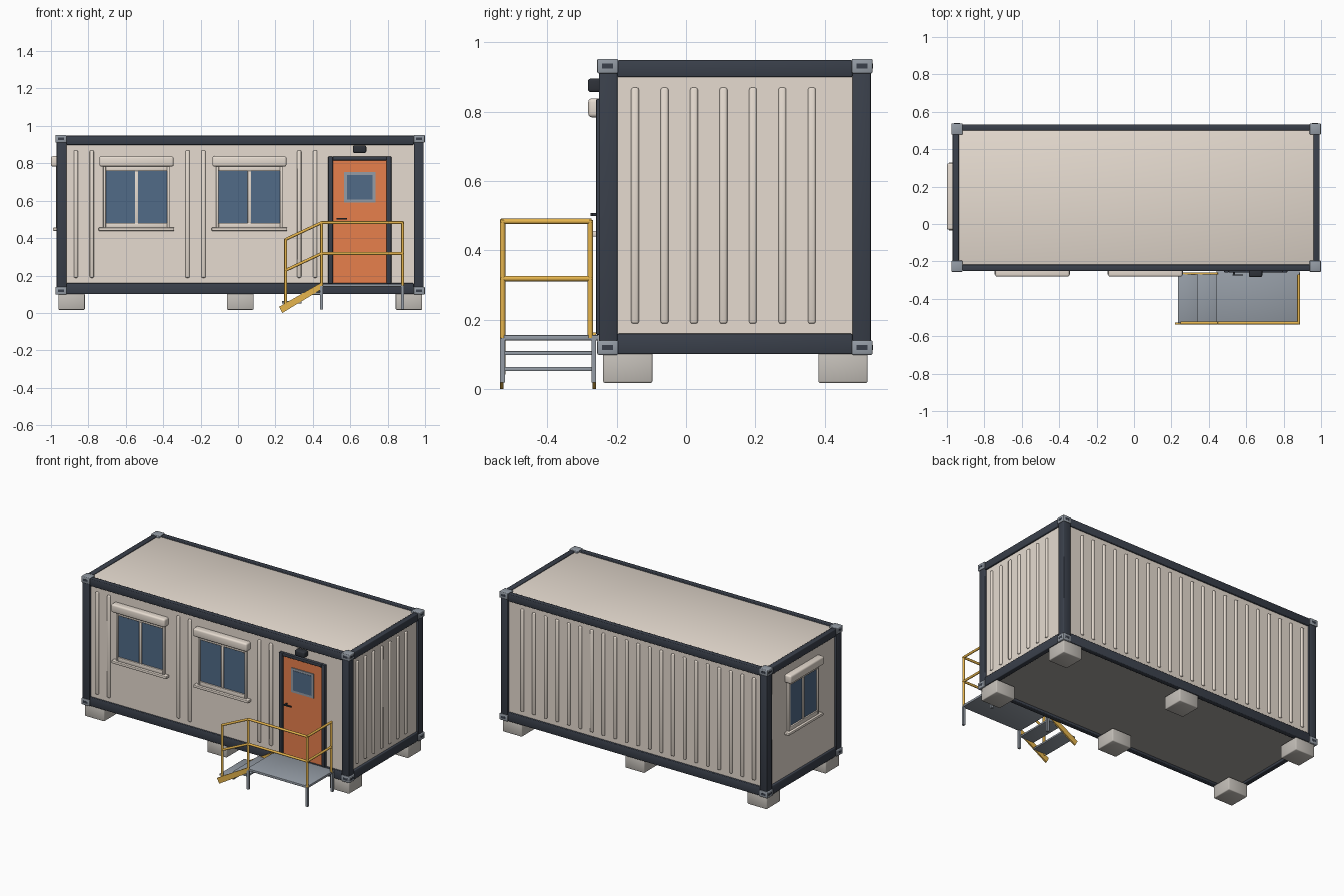
import bpy, bmesh, math
from mathutils import Vector, Matrix

cube = bpy.data.objects.get("Cube")
if cube:
    bpy.data.objects.remove(cube, do_unlink=True)


def material(name, rgb):
    m = bpy.data.materials.new(name)
    m.use_nodes = True
    m.diffuse_color = (*rgb, 1)
    node = m.node_tree.nodes["Principled BSDF"]
    node.inputs["Base Color"].default_value = (*rgb, 1)
    node.inputs["Roughness"].default_value = 0.6
    return m


CREAM = material("cream panel", (0.79, 0.71, 0.63))
NAVY = material("dark frame", (0.042, 0.051, 0.07))
STEEL = material("grey steel", (0.3, 0.335, 0.38))
GLASS = material("blue glass", (0.082, 0.145, 0.245))
ORANGE = material("orange door", (0.82, 0.22, 0.075))
YELLOW = material("yellow rail", (0.79, 0.46, 0.075))
CONCRETE = material("concrete", (0.55, 0.52, 0.48))
FLOOR = material("grey underside", (0.38, 0.36, 0.34))
BLACK = material("black fitting", (0.027, 0.031, 0.04))


def finish(name, bm, mat, bevel=0, segments=2):
    bmesh.ops.recalc_face_normals(bm, faces=bm.faces)
    mesh = bpy.data.meshes.new(name)
    bm.to_mesh(mesh)
    bm.free()
    mesh.materials.append(mat)
    ob = bpy.data.objects.new(name, mesh)
    bpy.context.collection.objects.link(ob)
    bpy.ops.object.select_all(action='DESELECT')
    bpy.context.view_layer.objects.active = ob
    ob.select_set(True)
    if bevel:
        # Rounded edges blend softly into the faces beside them
        mod = ob.modifiers.new("Bevel", 'BEVEL')
        mod.width, mod.segments = bevel, segments
        bpy.ops.object.shade_smooth()
    else:
        bpy.ops.object.shade_smooth_by_angle(angle=math.radians(35))
    return ob


def boxes(name, extents, mat, bevel=0, segments=2):
    """One object made of boxes given as (x0, x1, y0, y1, z0, z1)."""
    bm = bmesh.new()
    for x0, x1, y0, y1, z0, z1 in extents:
        mid = Vector((x0 + x1, y0 + y1, z0 + z1)) / 2
        size = Matrix.Diagonal((x1 - x0, y1 - y0, z1 - z0, 1))
        bmesh.ops.create_cube(bm, size=1, matrix=Matrix.Translation(mid) @ size)
    return finish(name, bm, mat, bevel, segments)


def tubes(name, paths, mat, radius):
    """Round bars between pairs of points."""
    bm = bmesh.new()
    for a, b in paths:
        a, b = Vector(a), Vector(b)
        turn = (b - a).to_track_quat('Z', 'Y').to_matrix().to_4x4()
        bmesh.ops.create_cone(bm, cap_ends=True, segments=12, radius1=radius, radius2=radius,
                              depth=(b - a).length + radius,
                              matrix=Matrix.Translation((a + b) / 2) @ turn)
    return finish(name, bm, mat)


# Main limits of the frame and the wall planes inside it
X0, X1, Y0, Y1, Z0, Z1 = -0.97, 0.993, -0.251, 0.533, 0.1, 0.948
WX0, WX1, WY0, WY1 = X0 + 0.013, X1 - 0.013, Y0 + 0.012, Y1 - 0.013

# Wall shell, roof and underside
boxes("wall_shell", [(WX0, WX1, WY0, WY1, 0.13, 0.92)], CREAM)
boxes("roof_panel", [(X0 + 0.03, X1 - 0.03, Y0 + 0.026, Y1 - 0.026, 0.9, 0.939)], CREAM, 0.004)
boxes("floor_underside", [(X0 + 0.03, X1 - 0.03, Y0 + 0.03, Y1 - 0.03, 0.114, 0.14)], FLOOR)

# Posts and rails of the frame
P, D = 0.053, 0.034
frame = [(x, x + P, y, y + P, Z0, Z1) for x in (X0, X1 - P) for y in (Y0, Y1 - P)]
for z0, z1 in ((Z0, 0.159), (0.899, Z1)):
    frame += [(X0 + P, X1 - P, y, y + D, z0, z1) for y in (Y0, Y1 - D)]
    frame += [(x, x + D, Y0 + P, Y1 - P, z0, z1) for x in (X0, X1 - D)]
boxes("frame", frame, NAVY, 0.004)

# Corner castings with slots on their outer sides
castings, slots = [], []
for sx, cx in ((-1, X0), (1, X1)):
    for sy, cy in ((-1, Y0), (1, Y1)):
        for z in (0.098, 0.91):
            ox, oy = cx + sx * 0.006, cy + sy * 0.005
            ix, iy = ox - sx * 0.06, oy - sy * 0.06
            castings.append((min(ox, ix), max(ox, ix), min(oy, iy), max(oy, iy), z, z + 0.042))
            mx, my, h0, h1 = (ox + ix) / 2, (oy + iy) / 2, z + 0.014, z + 0.028
            slots.append((mx - 0.016, mx + 0.016, oy - 0.001, oy + 0.001, h0, h1))
            slots.append((ox - 0.001, ox + 0.001, my - 0.016, my + 0.016, h0, h1))
boxes("corner_castings", castings, STEEL, 0.004)
boxes("casting_slots", slots, NAVY)

# Pressed wall ribs on the shared pitch
PITCH, W, H = 0.0853, 0.011, 0.01
back_x = [-0.867 + i * PITCH for i in range(21)]
front_x = [back_x[i] for i in (0, 1, 7, 8, 14, 15)]
end_y = [-0.147 + i * 0.085 for i in range(7)]
for name, ribs in (
    ("front_ribs", [(x - W, x + W, WY0 - H, WY0 + H, 0.188, 0.869) for x in front_x]),
    ("back_ribs", [(x - W, x + W, WY1 - H, WY1 + H, 0.188, 0.869) for x in back_x]),
    ("left_end_ribs", [(WX1 - H, WX1 + H, y - W, y + W, 0.188, 0.869) for y in end_y]),
):
    boxes(name, ribs, CREAM, 0.006)


# Windows: built facing the front, then placed on a wall
def window(name, place, turn, half):
    g = half - 0.034
    parts = [
        boxes(name + "_glass", [(-g, g, -0.006, 0.01, 0.475, 0.765)], GLASS),
        boxes(name + "_frame", [(-g - 0.014, -g, -0.016, 0.01, 0.455, 0.785),
                                (g, g + 0.014, -0.016, 0.01, 0.455, 0.785),
                                (-g, g, -0.016, 0.01, 0.759, 0.785),
                                (-g, g, -0.016, 0.01, 0.455, 0.481),
                                (-0.009, 0.009, -0.013, 0.01, 0.475, 0.765)], CREAM, 0.002),
        boxes(name + "_shutter_box", [(-half, half, -0.043, 0.01, 0.783, 0.838)], CREAM, 0.011, 3),
        boxes(name + "_sill", [(-half - 0.004, half + 0.004, -0.032, 0.01, 0.439, 0.456)],
              CREAM, 0.003),
    ]
    for ob in parts:
        ob.location = (*place, 0)
        ob.rotation_euler.z = turn


window("front_window_1", (-0.543, WY0), 0, 0.198)
window("front_window_2", (0.061, WY0), 0, 0.198)
window("end_window", (WX0, 0.147), -math.pi / 2, 0.178)

# Door with frame, small window, handle and lamp
boxes("door_leaf", [(0.504, 0.798, WY0 - 0.008, WY0 + 0.01, 0.156, 0.822)], ORANGE)
boxes("door_frame", [(0.482, 0.507, WY0 - 0.02, WY0 + 0.01, 0.156, 0.836),
                     (0.794, 0.82, WY0 - 0.02, WY0 + 0.01, 0.156, 0.836),
                     (0.507, 0.794, WY0 - 0.02, WY0 + 0.01, 0.816, 0.836)], NAVY, 0.003)
boxes("door_window_frame", [(0.568, 0.734, WY0 - 0.014, WY0, 0.591, 0.753)], STEEL)
boxes("door_window_glass", [(0.583, 0.719, WY0 - 0.016, WY0, 0.606, 0.738)], GLASS)
boxes("door_handle", [(0.527, 0.582, WY0 - 0.037, WY0 - 0.03, 0.499, 0.507),
                      (0.53, 0.539, WY0 - 0.032, WY0, 0.499, 0.507)], BLACK)
boxes("door_lamp", [(0.614, 0.686, -0.283, WY0, 0.856, 0.895)], BLACK, 0.008, 3)

# Concrete support blocks
boxes("support_blocks", [(x - 0.071, x + 0.071, y - 0.071, y + 0.071, 0.017, 0.104)
                         for x in (-0.89, 0.012, 0.914) for y in (-0.168, 0.453)],
      CONCRETE, 0.005)

# Entrance landing, treads and legs
OUT, INN, SX, EX = -0.529, -0.266, 0.447, 0.88
boxes("landing", [(0.44, 0.886, -0.533, -0.252, 0.14, 0.155)], STEEL, 0.002)
boxes("stair_treads", [(0.337, 0.442, OUT, INN, 0.097, 0.109),
                       (0.234, 0.339, OUT, INN, 0.051, 0.063)], STEEL, 0.002)
boxes("landing_legs", [(x - 0.008, x + 0.008, y - 0.007, y + 0.007, 0.018, 0.145)
                       for x in (SX, EX) for y in (OUT, INN)], STEEL)

# Sloped stringers: an extruded side profile
bm = bmesh.new()
for y in (OUT - 0.007, INN - 0.004):
    side = [bm.verts.new((x, y, z)) for x, z in
            ((0.22, 0.033), (0.447, 0.163), (0.452, 0.13), (0.237, 0.0))]
    face = bm.faces.new(side)
    ext = bmesh.ops.extrude_face_region(bm, geom=[face])["geom"]
    bmesh.ops.translate(bm, vec=(0, 0.01, 0),
                        verts=[v for v in ext if isinstance(v, bmesh.types.BMVert)])
finish("stair_stringers", bm, YELLOW)

# Handrails: posts, then top and middle bars
LOW = 0.255
rails = [((SX, OUT, 0.15), (SX, OUT, 0.483)), ((EX, OUT, 0.15), (EX, OUT, 0.483)),
         ((EX, INN - 0.01, 0.15), (EX, INN - 0.01, 0.483)),
         ((LOW, OUT, 0.045), (LOW, OUT, 0.391))]
for z in (0.318, 0.483):
    rails += [((SX, OUT, z), (EX, OUT, z)),
              ((EX, OUT, z), (EX, INN - 0.01, z)),
              ((LOW, OUT, z - 0.09), (SX, OUT, z))]
tubes("handrails", rails, YELLOW, 0.0078)
